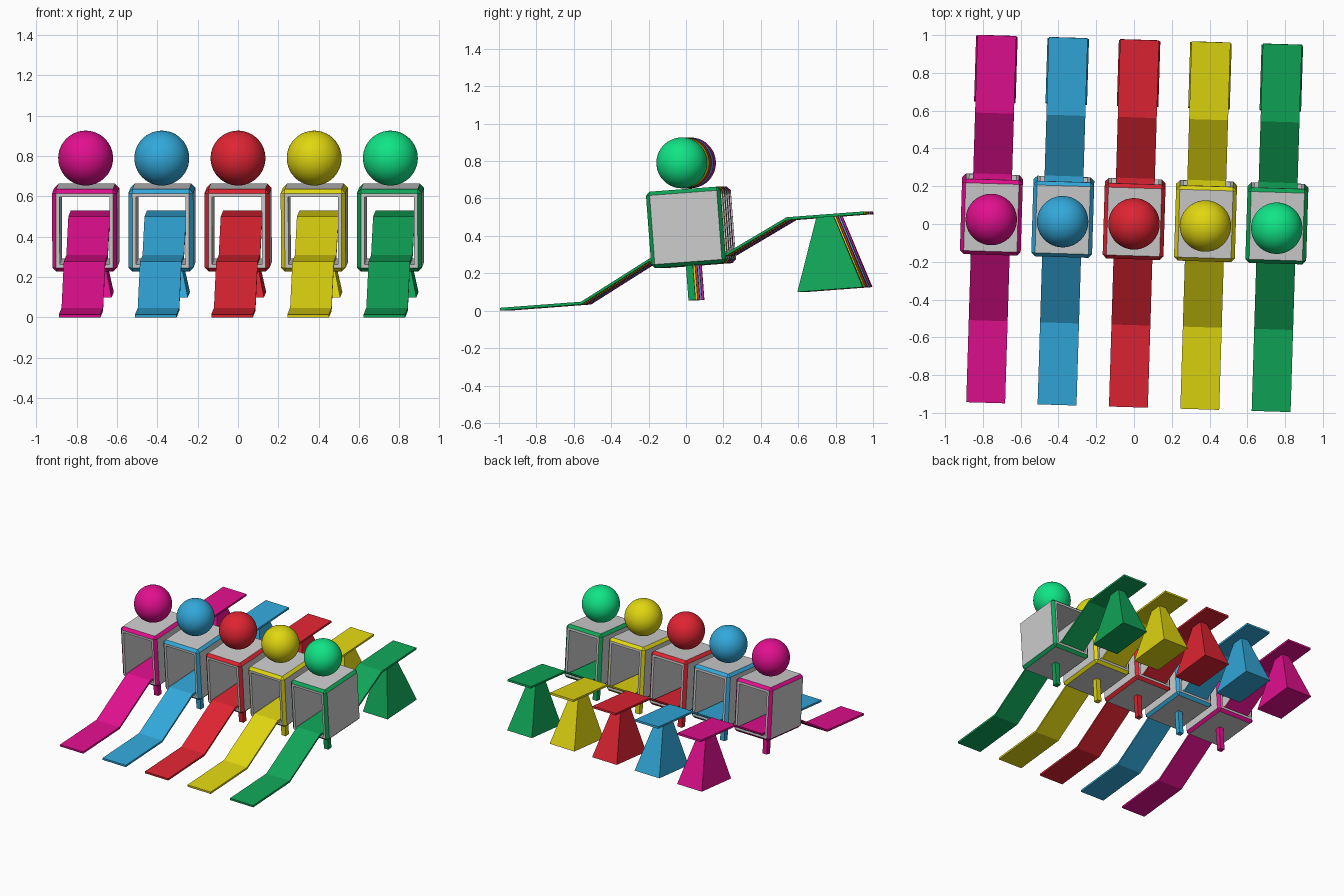
import bpy, bmesh, math
from mathutils import Matrix, Vector

if "Cube" in bpy.data.objects:
    bpy.data.objects.remove(bpy.data.objects["Cube"])


def material(name, rgb):
    m = bpy.data.materials.new(name)
    lin = [(c / 255 / 12.92) if c < 11 else ((c / 255 + 0.055) / 1.055) ** 2.4 for c in rgb]
    m.diffuse_color = (*lin, 1)
    m.use_nodes = True
    m.node_tree.nodes["Principled BSDF"].inputs["Base Color"].default_value = m.diffuse_color
    return m


BLACK = material("black", (14, 14, 14))
GREY = material("light grey", (205, 205, 205))
PINK = material("pink", (225, 15, 142))
BLUE = material("blue", (50, 168, 218))
RED = material("red", (223, 36, 50))
YELLOW = material("yellow", (224, 214, 16))
GREEN = material("green", (16, 165, 88))
BRIGHT = material("bright green", (16, 228, 134))

# The whole row is turned and tilted slightly
TILT = Matrix.Rotation(math.radians(-1.75), 4, 'Z') @ Matrix.Rotation(math.radians(4.3), 4, 'X')
MID = 0.06        # depth of the box, leg and ball


def finish(bm, name, x, mats):
    bmesh.ops.recalc_face_normals(bm, faces=bm.faces[:])
    me = bpy.data.meshes.new(name)
    bm.to_mesh(me)
    bm.free()
    for m in mats:
        me.materials.append(m)
    ob = bpy.data.objects.new(name, me)
    bpy.context.collection.objects.link(ob)
    ob.matrix_world = TILT @ Matrix.Translation((x, 0, 0))
    return ob


def block(bm, centre, size):
    mat = Matrix.Translation(centre) @ Matrix.Diagonal((*size, 1))
    return bmesh.ops.create_cube(bm, size=1, matrix=mat)['verts']


# Ball: icosahedron cut in thirds, corner triangles form the black pentagons
def make_ball(name, x, mat):
    bm = bmesh.new()
    bmesh.ops.create_icosphere(bm, subdivisions=1, radius=1)
    corners = set(bm.verts)
    pole = max(bm.verts, key=lambda v: v.co.z)
    near = pole.link_edges[0].other_vert(pole).co
    spin = math.radians(5) - math.atan2(near.y, near.x)
    turn = Matrix.Rotation(math.pi / 2, 4, 'X') @ Matrix.Rotation(spin, 4, 'Z')
    bmesh.ops.subdivide_edges(bm, edges=bm.edges[:], cuts=2, use_grid_fill=True)
    for f in bm.faces:
        f.material_index = 1 if any(v in corners for v in f.verts) else 0
    bmesh.ops.subdivide_edges(bm, edges=bm.edges[:], cuts=3, use_grid_fill=True)
    for v in bm.verts:
        v.co = turn @ (v.co.normalized() * 0.136) + Vector((0, MID, 0.788))
    for f in bm.faces:
        f.smooth = True
    finish(bm, name, x, [mat, BLACK])


# Box: bevelled cube open at front and back, coloured bevels, grey panels
def make_box(name, x, mat):
    bm = bmesh.new()
    block(bm, (0, MID, 0.442), (0.322, 0.40, 0.41))
    bmesh.ops.bevel(bm, geom=bm.edges[:], offset=0.02, segments=1, affect='EDGES')
    bm.normal_update()
    ends = [f for f in bm.faces if abs(f.normal.y) > 0.99]
    bmesh.ops.inset_individual(bm, faces=ends, thickness=0.025)
    rims = [e for f in ends for e in f.edges]
    bmesh.ops.delete(bm, geom=ends, context='FACES_ONLY')
    bmesh.ops.bridge_loops(bm, edges=rims)
    bm.normal_update()
    for f in bm.faces:
        f.material_index = 1 if max(abs(c) for c in f.normal) > 0.99 else 0
    finish(bm, name, x, [mat, GREY])


# Ramp: thin strip running up, through the box and on to the rear platform
def make_ramp(name, x, mat):
    path = [(-0.966, 0.088), (-0.53, 0.088), (-0.15, 0.290),
            (0.265, 0.290), (0.60, 0.456), (1.012, 0.456)]
    bm = bmesh.new()
    rows = [[bm.verts.new((u, y, z + dz)) for u, dz in
             ((-0.103, 0), (0.103, 0), (0.103, -0.015), (-0.103, -0.015))] for y, z in path]
    for a, b in zip(rows, rows[1:]):
        for i in range(4):
            j = (i + 1) % 4
            bm.faces.new((a[i], a[j], b[j], b[i]))
    bm.faces.new(rows[0])
    bm.faces.new(rows[-1])
    finish(bm, name, x, [mat])


# Leg under the box
def make_leg(name, x, mat):
    bm = bmesh.new()
    block(bm, (0, MID, 0.147), (0.038, 0.038, 0.19))
    finish(bm, name, x, [mat])


# Tapered pedestal under the rear platform
def make_pedestal(name, x, mat):
    bm = bmesh.new()
    for v in block(bm, (0, 0, 0.25), (0.22, 0.35, 0.394)):
        if v.co.z > 0.25:
            v.co.x *= 0.26
            v.co.y *= 0.26
        v.co.y += 0.803
    finish(bm, name, x, [mat])


lanes = [("pink", PINK, PINK), ("blue", BLUE, BLUE), ("red", RED, RED),
         ("yellow", YELLOW, YELLOW), ("green", GREEN, BRIGHT)]
for i, (label, mat, ball_mat) in enumerate(lanes):
    x = (i - 2) * 0.378
    make_ball(label + "_ball", x, ball_mat)
    make_box(label + "_box", x, mat)
    make_ramp(label + "_ramp", x, mat)
    make_leg(label + "_leg", x, mat)
    make_pedestal(label + "_pedestal", x, mat)
